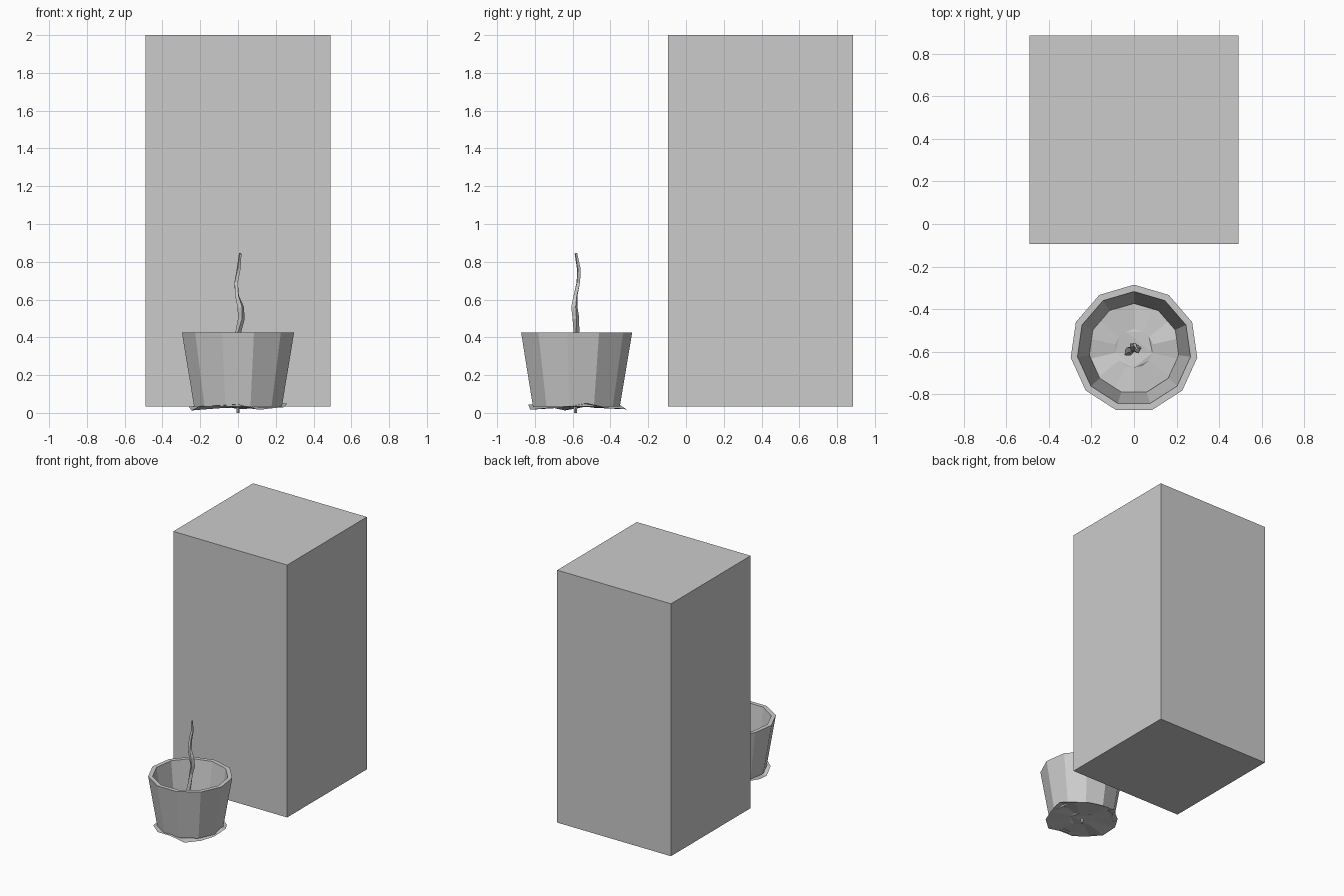
import bpy, bmesh, math

cube = bpy.data.objects.get("Cube")
if cube:
    bpy.data.objects.remove(cube, do_unlink=True)

POT_Y = -0.585

grey = bpy.data.materials.new("plain grey")
grey.use_nodes = True
colour = (0.6, 0.6, 0.6, 1)
grey.diffuse_color = colour
grey.node_tree.nodes["Principled BSDF"].inputs["Base Color"].default_value = colour


def add_object(name, data, location=(0, 0, 0)):
    data.materials.append(grey)
    obj = bpy.data.objects.new(name, data)
    obj.location = location
    bpy.context.collection.objects.link(obj)
    return obj


def mesh_object(name, bm, location):
    bmesh.ops.recalc_face_normals(bm, faces=bm.faces)
    mesh = bpy.data.meshes.new(name)
    bm.to_mesh(mesh)
    bm.free()
    return add_object(name, mesh, location)


def ring(bm, radius, z, sides):
    # the first corner points towards the block
    turn = 2 * math.pi / sides
    return [bm.verts.new((radius * math.sin(i * turn), radius * math.cos(i * turn), z))
            for i in range(sides)]


def bridge(bm, a, b):
    for i in range(len(a)):
        j = (i + 1) % len(a)
        bm.faces.new((a[i], a[j], b[j], b[i]))


# Tall block
bm = bmesh.new()
bmesh.ops.create_cube(bm, size=1)
bmesh.ops.scale(bm, vec=(0.98, 0.98, 1.965), verts=bm.verts)
mesh_object("tall_block", bm, (0, 0.395, 1.0175))

# Tapered pot with a thick wall, open at the top
bm = bmesh.new()
profile = [(0.235, 0.035), (0.3, 0.425), (0.268, 0.425), (0.212, 0.038)]
rings = [ring(bm, r, z, 11) for r, z in profile]
for lower, upper in zip(rings, rings[1:] + rings[:1]):
    bridge(bm, lower, upper)
mesh_object("pot", bm, (0, POT_Y, 0))

# Uneven soil sheet that spreads out under the pot
bm = bmesh.new()
soil = [ring(bm, r, 0.032, 14) for r in (0.26, 0.18, 0.09)]
bridge(bm, soil[0], soil[1])
bridge(bm, soil[1], soil[2])
bm.faces.new(soil[2])
for v in bm.verts:
    reach = math.hypot(v.co.x, v.co.y) / 0.26
    angle = math.atan2(v.co.y, v.co.x)
    v.co.z += reach * (0.013 * math.sin(3 * angle + 1) + 0.006 * math.sin(7 * angle))
    swell = 1 + 0.035 * reach * math.sin(5 * angle)
    v.co.x *= swell
    v.co.y *= swell
bmesh.ops.triangulate(bm, faces=bm.faces)
mesh_object("soil", bm, (0, POT_Y, 0))

# Crooked stem with a root tip: x, y, z, thickness
path = [(0, 0, 0, 0.008), (0, 0, 0.06, 0.012), (-0.02, -0.015, 0.13, 0.017),
        (-0.032, -0.02, 0.2, 0.016), (-0.02, -0.005, 0.28, 0.017),
        (-0.005, 0, 0.36, 0.016), (0.002, 0.005, 0.43, 0.015),
        (0.018, 0.002, 0.5, 0.018), (0.014, -0.006, 0.56, 0.018),
        (-0.005, 0, 0.62, 0.012), (-0.01, 0.015, 0.69, 0.012),
        (0.003, 0.018, 0.76, 0.011), (0.012, 0.002, 0.845, 0.007)]
curve = bpy.data.curves.new("stem", "CURVE")
curve.dimensions = "3D"
curve.bevel_depth = 1
curve.bevel_resolution = 0
curve.use_fill_caps = True
spline = curve.splines.new("POLY")
spline.points.add(len(path) - 1)
for i, (point, (x, y, z, thick)) in enumerate(zip(spline.points, path)):
    point.co = (x, y, z, 1)
    point.radius = thick
    point.tilt = 0.25 * i
spline.use_smooth = False
add_object("stem", curve, (0, POT_Y, 0))
